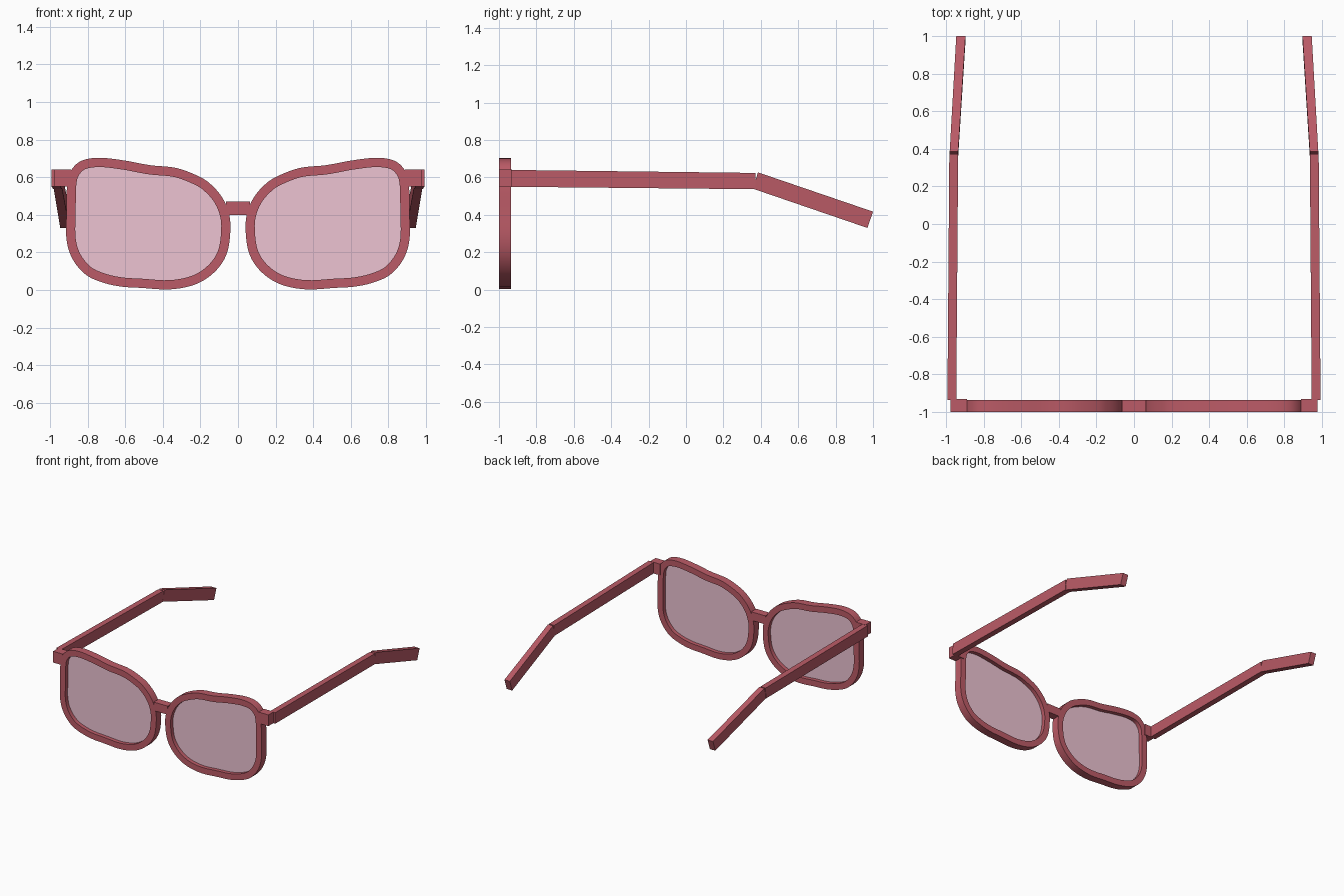
import bpy, bmesh
from mathutils import Vector

if "Cube" in bpy.data.objects:
    bpy.data.objects.remove(bpy.data.objects["Cube"])

def material(name, color):
    m = bpy.data.materials.new(name)
    m.diffuse_color = color
    m.use_nodes = True
    m.node_tree.nodes["Principled BSDF"].inputs["Base Color"].default_value = m.diffuse_color
    return m

FRAME = material("frame_red", (0.50, 0.105, 0.135, 1))
LENS = material("lens_pink", (0.847, 0.546, 0.651, 0.5))
Y0, Y1 = -1.0, -0.936

def make(name, verts, faces, mat, smooth=False):
    me = bpy.data.meshes.new(name)
    me.from_pydata(verts, [], faces)
    bm = bmesh.new()
    bm.from_mesh(me)
    bmesh.ops.recalc_face_normals(bm, faces=bm.faces)
    bm.to_mesh(me)
    bm.free()
    me.materials.append(mat)
    ob = bpy.data.objects.new(name, me)
    bpy.context.collection.objects.link(ob)
    if smooth:
        bpy.ops.object.select_all(action='DESELECT')
        ob.select_set(True)
        bpy.context.view_layer.objects.active = ob
        bpy.ops.object.shade_smooth_by_angle(angle=0.6)
    return ob

def bar(name, a, b, s=1):
    """Hexahedron between two end quads, mirrored in x by s."""
    verts = [(s * x, y, z) for x, y, z in a + b]
    return make(name, verts, [(0, 1, 2, 3), (4, 5, 6, 7), (0, 1, 5, 4),
                              (1, 2, 6, 5), (2, 3, 7, 6), (3, 0, 4, 7)], FRAME)

def section(x0, x1, low, high):
    """End quad: x range, with (y, z) of its lower and upper edge."""
    return [(x0, *low), (x1, *low), (x1, *high), (x0, *high)]

# Outer outline of the rim (x, z), clockwise from the nose side
outline = [(0.04, 0.34), (0.052, 0.42), (0.083, 0.49), (0.131, 0.549), (0.196, 0.598),
           (0.325, 0.648), (0.47, 0.664), (0.60, 0.688), (0.735, 0.703), (0.83, 0.688),
           (0.885, 0.64), (0.908, 0.57), (0.912, 0.42), (0.912, 0.27), (0.88, 0.165),
           (0.81, 0.082), (0.72, 0.04), (0.62, 0.018), (0.51, 0.011), (0.37, 0.003),
           (0.25, 0.022), (0.16, 0.066), (0.09, 0.136), (0.052, 0.22)]

def smooth_loop(pts, steps=5):
    pts = [Vector(p) for p in pts]
    n, out = len(pts), []
    for i in range(n):
        a, b, c, d = (pts[(i + k) % n] for k in (-1, 0, 1, 2))
        for j in range(steps):
            t = j / steps
            out.append(0.5 * (2 * b + (c - a) * t + (2 * a - 5 * b + 4 * c - d) * t**2
                              + (3 * b - a - 3 * c + d) * t**3))
    return out

def inset(loop, w):
    out = []
    for i, p in enumerate(loop):
        t = (loop[(i + 1) % len(loop)] - loop[i - 1]).normalized()
        out.append(p + w * Vector((t.y, -t.x)))
    return out

outer = smooth_loop(outline)
inner = inset(outer, 0.049)
lens_edge = inset(outer, 0.045)
n = len(outer)

for s, side in ((1, "right"), (-1, "left")):
    # Rim: rectangular section swept round the outline
    rings = [(outer, Y0), (outer, Y1), (inner, Y1), (inner, Y0)]
    verts = [(s * p.x, y, p.y) for loop, y in rings for p in loop]
    faces = [(r * n + i, r * n + (i + 1) % n,
              (r + 1) % 4 * n + (i + 1) % n, (r + 1) % 4 * n + i)
             for r in range(4) for i in range(n)]
    make("rim_" + side, verts, faces, FRAME, smooth=True)
    # Lens
    make("lens_" + side, [(s * p.x, -0.968, p.y) for p in lens_edge],
         [tuple(range(n))], LENS)
    # Hinge block
    bar("hinge_" + side, section(0.888, 0.975, (Y0, 0.55), (Y0, 0.642)),
        section(0.888, 0.975, (-0.93, 0.55), (-0.93, 0.642)), s)
    # Temple arm
    bar("arm_" + side, section(0.945, 0.992, (-0.936, 0.55), (-0.935, 0.64)),
        section(0.935, 0.982, (0.37, 0.537), (0.371, 0.624)), s)
    # Ear tip
    bar("ear_tip_" + side, section(0.935, 0.98, (0.357, 0.54), (0.385, 0.627)),
        section(0.896, 0.945, (0.97, 0.33), (1.0, 0.417)), s)

# Nose bridge
bar("bridge", section(-0.063, 0.063, (Y0, 0.40), (Y0, 0.47)),
    section(-0.063, 0.063, (Y1, 0.40), (Y1, 0.47)))
